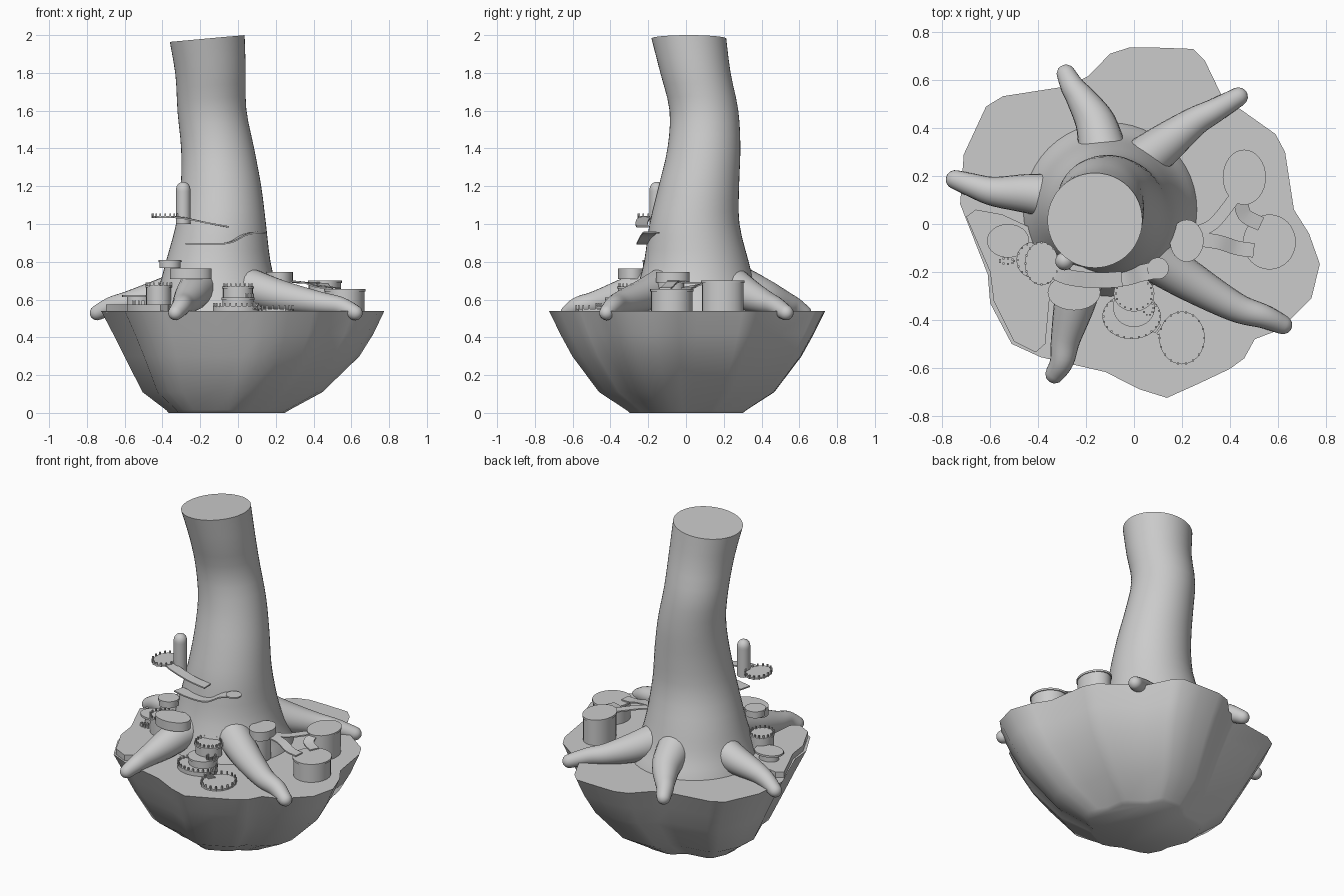
import bpy, bmesh, math
from mathutils import Vector as V

if "Cube" in bpy.data.objects:
    bpy.data.objects.remove(bpy.data.objects["Cube"])


def finish(name, bm, angle=40):
    bmesh.ops.recalc_face_normals(bm, faces=bm.faces)
    me = bpy.data.meshes.new(name)
    bm.to_mesh(me)
    bm.free()
    ob = bpy.data.objects.new(name, me)
    bpy.context.collection.objects.link(ob)
    bpy.ops.object.select_all(action='DESELECT')
    ob.select_set(True)
    bpy.context.view_layer.objects.active = ob
    bpy.ops.object.shade_smooth_by_angle(angle=math.radians(angle))
    return ob


def loft(name, rings, angle=40):
    """Skin a list of closed rings and cap both ends."""
    bm = bmesh.new()
    vs = [[bm.verts.new(p) for p in r] for r in rings]
    n = len(rings[0])
    for a, b in zip(vs, vs[1:]):
        for i in range(n):
            j = (i + 1) % n
            bm.faces.new((a[i], a[j], b[j], b[i]))
    bm.faces.new(vs[0])
    bm.faces.new(vs[-1])
    return finish(name, bm, angle)


def spline(keys, steps=5):
    """Catmull-Rom resampling of tuples of any length."""
    k = [keys[0]] + list(keys) + [keys[-1]]
    out = []
    for i in range(1, len(k) - 2):
        for s in range(steps):
            t = s / steps
            out.append([0.5 * (2*b + (c-a)*t + (2*a-5*b+4*c-d)*t*t + (3*b-a-3*c+d)*t**3)
                        for a, b, c, d in zip(*k[i-1:i+3])])
    return out + [list(keys[-1])]


def tube(name, keys, n=20):
    """Tapered tube along (x, y, z, r) keys with a rounded tip."""
    p = spline(keys)
    d = (V(p[-1][:3]) - V(p[-2][:3])).normalized()
    e, r = V(p[-1][:3]), p[-1][3]
    for a in (25, 50, 70, 85):
        a = math.radians(a)
        p.append([*(e + d * r * math.sin(a)), r * math.cos(a)])
    rings = []
    for i, q in enumerate(p):
        t = (V(p[min(i+1, len(p)-1)][:3]) - V(p[max(i-1, 0)][:3])).normalized()
        s = t.cross(V((0, 0, 1))).normalized()
        u = s.cross(t)
        rings.append([V(q[:3]) + q[3] * (math.cos(w) * s + math.sin(w) * u)
                      for w in (2*math.pi*j/n for j in range(n))])
    return loft(name, rings, 60)


def ribbon(name, keys, w, th=0.008):
    """Flat walkway along (x, y, z) keys."""
    p = [V(q) for q in spline(keys)]
    rings = []
    for i, q in enumerate(p):
        t = p[min(i+1, len(p)-1)] - p[max(i-1, 0)]
        s = V((-t.y, t.x, 0)).normalized() * w / 2
        h = V((0, 0, th / 2))
        rings.append([q - s - h, q + s - h, q + s + h, q - s + h])
    return loft(name, rings)


def drum(name, x, y, z0, z1, rx, ry=None, lip=0.0, n=32):
    """Low elliptical drum, optionally with a thin overhanging lid."""
    ry = ry or rx
    prof = [(z0, 1), (z1, 1)]
    if lip:
        prof = [(z0, 1 - lip), (z1 - 0.012, 1 - lip), (z1 - 0.012, 1), (z1, 1)]
    return loft(name, [[(x + rx*k*math.cos(2*math.pi*j/n), y + ry*k*math.sin(2*math.pi*j/n), z)
                        for j in range(n)] for z, k in prof])


def fence(name, x, y, z, rx, ry, count, h=0.022, s=0.004):
    """Ring of tiny posts."""
    bm = bmesh.new()
    for i in range(count):
        a = 2 * math.pi * i / count
        c = bmesh.ops.create_cube(bm, size=1)['verts']
        bmesh.ops.scale(bm, vec=(2*s, 2*s, h), verts=c)
        bmesh.ops.translate(bm, vec=(x + rx*math.cos(a), y + ry*math.sin(a), z), verts=c)
    return finish(name, bm)


# floating island
rim = [(.775, -.167), (.73, -.04), (.667, .06), (.63, .3), (.59, .375), (.367, .533),
       (.296, .68), (.246, .73), (.11, .735), (-.017, .737), (-.1, .71), (-.19, .617), (-.275, .575),
       (-.546, .533), (-.617, .49), (-.71, .29), (-.725, .083), (-.61, -.21), (-.6, -.33),
       (-.51, -.5), (-.39, -.555), (-.12, -.617), (.025, -.69), (.1375, -.725),
       (.267, -.667), (.4, -.604), (.46, -.56), (.504, -.48), (.61, -.44), (.74, -.31)]
levels = [(0, -.07, .41), (.015, -.065, .435), (.11, -.045, .635), (.3, .0, .83), (.42, .005, .92), (.54, 0, 1)]
loft("island", [[(cx + x*k, y*k, z) for x, y in rim] for z, cx, k in levels], 60)

# leaning trunk, keys are z, centre x, centre y, radius
trunk = spline([(.5, -.1, .06, .375), (.56, -.1, .06, .355), (.66, -.105, .055, .315), (.8, -.105, .055, .277),
                (1, -.09, .045, .238), (1.2, -.09, .068, .213), (1.4, -.108, .095, .193),
                (1.6, -.138, .095, .182), (1.8, -.145, .05, .186), (1.982, -.163, .015, .198)], 3)
rings = []
for z, cx, cy, r in trunk:
    tilt = .09 * max(0, (z - 1.3) / .68)
    rings.append([(cx + r*math.cos(a), cy + r*math.sin(a), z + tilt*r*math.cos(a))
                  for a in (2*math.pi*j/48 for j in range(48))])
loft("trunk", rings)

# five drooping roots
paths = [[(.05, -.12), (.22, -.23), (.42, -.345), (.54, -.385), (.62, -.42)],
         [(-.21, -.18), (-.25, -.34), (-.285, -.48), (-.30, -.57), (-.33, -.625)],
         [(-.25, .1), (-.42, .125), (-.58, .135), (-.67, .16), (-.745, .185)],
         [(-.13, .3), (-.16, .42), (-.22, .52), (-.255, .57), (-.283, .625)],
         [(.02, .25), (.13, .335), (.25, .425), (.34, .475), (.435, .53)]]
for i, p in enumerate(paths):
    zr = [(.67, .1), (.62, .085), (.583, .062), (.565, .05), (.53, .04)]
    tube(f"root_{i+1}", [(*q, *s) for q, s in zip(p, zr)])

# raised ground patch on the left
patch = [(-.70, .03), (-.66, .06), (-.55, .04), (-.42, -.02), (-.34, -.18), (-.37, -.5),
         (-.41, -.535), (-.5, -.49), (-.585, -.32), (-.6, -.2)]
loft("ground_patch", [[(x, y, z) for x, y in patch] for z in (.53, .575)])

# right-hand huts and the walkways between them
drum("hut_right_front", .565, -.075, .53, .655, .11, .115, .05)
drum("hut_right_back", .46, .195, .53, .70, .09, .115, .05)
drum("hut_right_root", .22, -.07, .69, .745, .07, .088)
drum("hut_right_root_base", .21, -.08, .55, .69, .055, .07)
ribbon("bridge_front", [(.24, -.06, .70), (.35, -.075, .69), (.43, -.1, .665), (.5, -.11, .66)], .06)
ribbon("bridge_back", [(.24, -.04, .70), (.33, .0, .69), (.42, .11, .69)], .05)
ribbon("bridge_between", [(.445, .12, .69), (.46, .04, .67), (.53, .0, .658)], .06)

# left-hand huts
drum("hut_front_root", -.25, -.285, .71, .765, .11, .075)
drum("hut_left_high", -.36, -.17, .768, .81, .06, .06, .06)
drum("hut_left_mid", -.42, -.15, .56, .675, .07, .075, .06)
drum("hut_left_low", -.525, -.07, .57, .625, .088, .07, .3)
fence("hut_left_steps", -.53, -.155, .585, .03, .012, 9)
fence("hut_left_fence", -.42, -.15, .68, .066, .07, 16)

# front tiered hut
drum("tier_base", -.01, -.385, .54, .565, .122, .095)
drum("tier_middle", 0, -.345, .56, .61, .088, .085, .06)
drum("tier_top", 0, -.29, .60, .67, .085, .075, .08)
fence("tier_base_fence", -.01, -.385, .572, .118, .09, 24)
fence("tier_top_fence", 0, -.29, .675, .075, .066, 18)
fence("tier_steps", .06, -.35, .62, .022, .03, 10)

# front pond with fence and ladder path
drum("pond", .2, -.475, .535, .55, .095, .11)
fence("pond_fence", .2, -.475, .555, .093, .108, 18, .03)
for i in range(5):
    ribbon(f"path_plank_{i+1}", [(.07 + .014*i, -.445 - .008*i, .552),
                                 (.095 + .014*i, -.41 - .008*i, .552)], .01)

# walkways and lookout around the trunk
ribbon("lower_walkway", [(-.27, -.2, .895), (-.16, -.225, .895), (-.05, -.225, .9),
                         (.03, -.205, .94), (.1, -.19, .955)], .07)
drum("lower_landing", .1, -.185, .95, .958, .045)
ribbon("upper_walkway", [(-.36, -.18, 1.038), (-.28, -.22, 1.03), (-.16, -.235, 1.005), (-.05, -.23, .985)], .065)
drum("lookout", -.385, -.165, 1.032, 1.042, .07, .09)
fence("lookout_fence", -.385, -.165, 1.043, .068, .088, 16, .025)
tube("lookout_post", [(-.29, -.155, 1.0, .038), (-.29, -.1551, 1.09, .038), (-.29, -.1552, 1.185, .038)])
